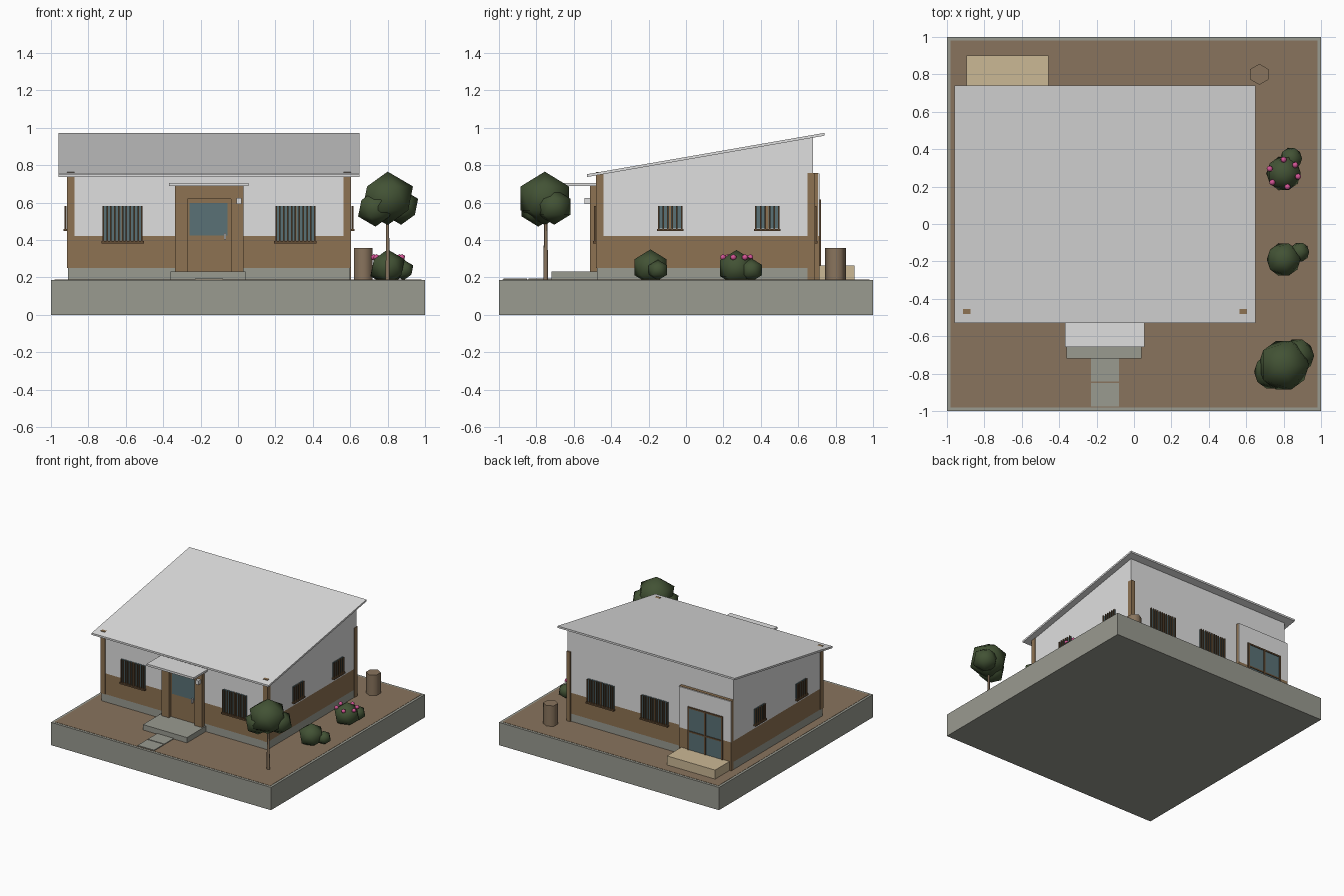
import bpy, bmesh, math
from mathutils import Matrix, Vector

if "Cube" in bpy.data.objects:
    bpy.data.objects.remove(bpy.data.objects["Cube"], do_unlink=True)


def material(name, r, g, b):
    m = bpy.data.materials.new(name)
    m.use_nodes = True
    m.diffuse_color = (r, g, b, 1)
    m.node_tree.nodes["Principled BSDF"].inputs["Base Color"].default_value = (r, g, b, 1)
    return m


WHITE = material("white plaster", .74, .74, .74)
BROWN = material("brown paint", .27, .17, .085)
GREY = material("grey concrete", .32, .325, .28)
SOIL = material("bare soil", .25, .175, .11)
GLASS = material("blue grey glass", .10, .165, .18)
WOOD = material("dark wood", .13, .075, .035)
TAN = material("tan stone", .6, .48, .3)
LEAF = material("dark green leaves", .055, .085, .035)
PINK = material("pink petals", .65, .09, .3)


def finish(name, bm, mats):
    bmesh.ops.recalc_face_normals(bm, faces=bm.faces)
    mesh = bpy.data.meshes.new(name)
    bm.to_mesh(mesh)
    bm.free()
    for m in mats:
        mesh.materials.append(m)
    ob = bpy.data.objects.new(name, mesh)
    bpy.context.collection.objects.link(ob)
    return ob


def boxes(name, items, place=Matrix()):
    """One object from several (material, x range, y range, z range) boxes."""
    bm, mats = bmesh.new(), []
    for mat, xs, ys, zs in items:
        if mat not in mats:
            mats.append(mat)
        lo, hi = Vector((xs[0], ys[0], zs[0])), Vector((xs[1], ys[1], zs[1]))
        m = place @ Matrix.Translation((lo + hi) / 2) @ Matrix.Diagonal((*(hi - lo), 1))
        verts = bmesh.ops.create_cube(bm, size=1, matrix=m)["verts"]
        for f in {f for v in verts for f in v.link_faces}:
            f.material_index = mats.index(mat)
    return finish(name, bm, mats)


def prism(name, mat, profile, x0, x1):
    """Extrude a y-z profile along x."""
    bm = bmesh.new()
    face = bm.faces.new([bm.verts.new((x0, y, z)) for y, z in profile])
    new = bmesh.ops.extrude_face_region(bm, geom=[face])["geom"]
    bmesh.ops.translate(bm, vec=(x1 - x0, 0, 0),
                        verts=[v for v in new if isinstance(v, bmesh.types.BMVert)])
    return finish(name, bm, [mat])


def blobs(name, mat, items):
    """Low-poly clumps given as (x, y, z, radius)."""
    bm = bmesh.new()
    for x, y, z, r in items:
        bmesh.ops.create_icosphere(bm, subdivisions=1, radius=r, matrix=Matrix.Translation((x, y, z))
                                   @ Matrix.Diagonal((1.06, 1.06, 1, 1)))
    for f in bm.faces:
        f.smooth = True
    return finish(name, bm, [mat])


def column(name, mat, x, y, z0, z1, r0, r1, sides, turn=0.0):
    bm = bmesh.new()
    bmesh.ops.create_cone(bm, cap_ends=True, segments=sides, radius1=r0, radius2=r1, depth=z1 - z0,
                          matrix=Matrix.Translation((x, y, (z0 + z1) / 2)) @ Matrix.Rotation(turn, 4, "Z"))
    for f in bm.faces:
        f.smooth = len(f.verts) == 4
    return finish(name, bm, [mat])


def window(name, x, y, turn, width, sill, bars):
    """Barred window facing -y, then turned about z."""
    h, top = width / 2, .583
    items = [(GLASS, (-h, h), (-.004, .01), (sill + .01, top)),
             (WOOD, (-h - .006, h + .006), (-.022, .01), (sill - .004, sill + .008)),
             (BROWN, (-.006, .006), (-.008, .01), (sill, top))]
    for i in range(bars):
        c = -h + .004 + (width - .008) * i / (bars - 1)
        items.append((WOOD, (c - .004, c + .004), (-.018, -.010), (sill, top)))
    boxes(name, items, Matrix.Translation((x, y, 0)) @ Matrix.Rotation(turn, 4, "Z"))


G = .187                                  # ground level
X0, X1, Y0, Y1 = -.91, .60, -.475, .68    # house walls

# Plot
boxes("plot_base", [(GREY, (-1, 1), (-1, 1), (0, G))])
boxes("soil", [(SOIL, (-.98, .98), (-.98, .98), (G - .01, G + .002))])
boxes("path_slabs", [(GREY, (-.23, -.08), (a, a + .125), (G, G + .008)) for a in (-.975, -.842)])

# House body
boxes("plinth", [(GREY, (X0, X1), (Y0, Y1), (G, .252))])
boxes("lower_wall", [(BROWN, (X0, X1), (Y0, Y1), (.252, .423))])
prism("upper_wall", WHITE, [(Y0, .423), (Y1, .423), (Y1, .95), (Y0, .747)], X0, X1)
prism("roof", WHITE, [(-.53, .737), (.74, .958), (.74, .973), (-.53, .752)], -.96, .65)
for side, x in (("right", X0 - .004), ("left", X1 - .036)):
    boxes(side + "_front_post", [(BROWN, (x, x + .04), (Y0 - .005, -.44), (.252, .765))])
boxes("back_post", [(BROWN, (X1 - .03, X1 + .005), (.65, Y1 + .01), (G, .76))])

# Windows
for side, x in (("right", -.617), ("left", .307)):
    window(side + "_front_window", x, Y0, 0, .215, .387, 11)
for side, x in (("right", -.195), ("left", .295)):
    window(side + "_back_window", x, Y1, math.pi, .24, .387, 12)
for i, y in enumerate((-.085, .435)):
    window(f"left_side_window_{i + 1}", X1, y, math.pi / 2, .13, .452, 6)
for i, y in enumerate((-.19, .35)):
    window(f"right_side_window_{i + 1}", X0, y, -math.pi / 2, .13, .452, 6)

# Front entrance
boxes("entrance_surround", [
    (BROWN, (-.337, -.27), (-.512, Y0), (G, .688)),
    (BROWN, (-.037, .03), (-.512, Y0), (G, .688)),
    (BROWN, (-.27, -.037), (-.505, Y0), (.62, .688))])
boxes("front_door", [
    (BROWN, (-.27, -.037), (-.484, Y0), (G, .62)),
    (GLASS, (-.258, -.055), (-.488, Y0), (.425, .597)),
    (WHITE, (-.075, -.064), (-.505, -.484), (.403, .437))])
boxes("entrance_canopy", [(WHITE, (-.37, .057), (-.657, Y0), (.688, .705))])
boxes("entrance_step", [(GREY, (-.36, .04), (-.72, Y0), (G, .233))])
boxes("wall_lamp", [(WHITE, (-.007, .02), (-.543, -.512), (.592, .625))])

# Back entrance: shallow projecting panel, glazed door and step
boxes("back_panel", [
    (BROWN, (X0, -.435), (Y1, .706), (G, .76)),
    (WHITE, (X0, -.435), (.706, .714), (.423, .757)),
    (BROWN, (X0, -.435), (.706, .714), (G, .423))])
door = [(GLASS, (-.825, -.52), (.71, .718), (.22, .61))]
for x in (-.83, -.678, -.525):
    door.append((WOOD, (x - .007, x + .007), (.71, .723), (.22, .617)))
for z in (.226, .415, .61):
    door.append((WOOD, (-.83, -.525), (.71, .723), (z - .006, z + .006)))
boxes("back_door", door)
boxes("back_step", [(TAN, (-.895, -.457), (.71, .9), (G, .263))])

# Garden
column("barrel", SOIL, .67, .80, G, .358, .056, .056, 6, math.pi / 6 * 0)
column("tree_trunk", SOIL, .80, -.75, G, .56, .013, .008, 6)
blobs("tree_crown", LEAF, [(.80, -.755, .623, .143), (.872, -.705, .578, .096), (.735, -.79, .57, .098)])
blobs("plain_bush", LEAF, [(.80, -.19, .255, .095), (.885, -.15, .24, .055)])
blobs("flower_bush", LEAF, [(.80, .27, .25, .097), (.84, .35, .24, .062)])
ring = [math.radians(a) for a in (38, 90, 160, 220, 285, 347)]
blobs("flowers", PINK, [(.80 + .079 * math.cos(a), .27 + .074 * math.sin(a), .308, .017) for a in ring])
